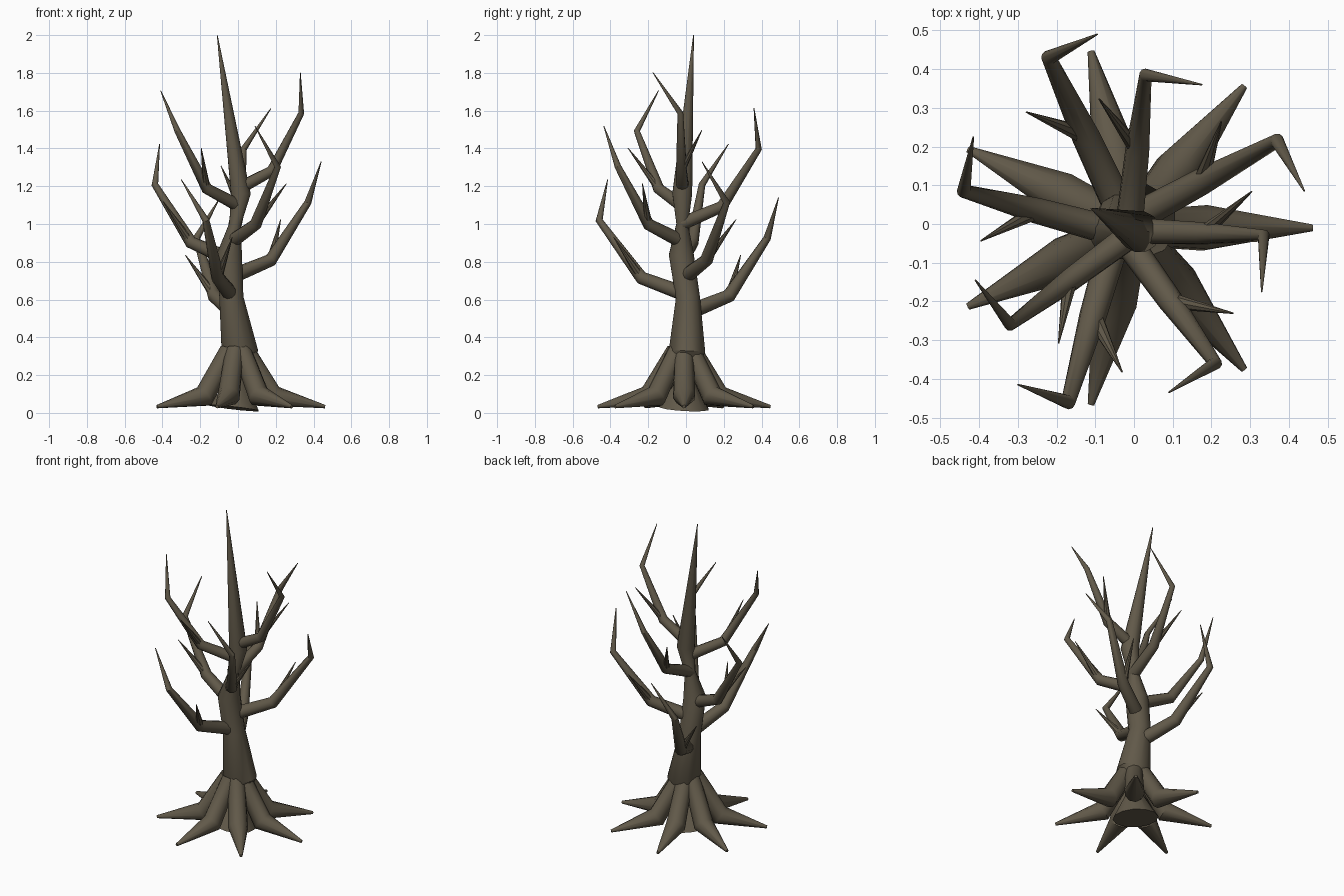
import bpy, bmesh, math
from mathutils import Vector

if "Cube" in bpy.data.objects:
    bpy.data.objects.remove(bpy.data.objects["Cube"])

bark = bpy.data.materials.new("dark olive bark")
bark.diffuse_color = (0.12, 0.10, 0.067, 1)
bark.use_nodes = True
bark.node_tree.nodes["Principled BSDF"].inputs["Base Color"].default_value = bark.diffuse_color


def tube(name, points, radii, sides=10):
    """Tapered tube with rings mitred across the path."""
    pts = [Vector(p) for p in points]
    bm = bmesh.new()
    rings = []
    side = None
    for i, p in enumerate(pts):
        a = (p - pts[i - 1]).normalized() if i else Vector()
        b = (pts[i + 1] - p).normalized() if i < len(pts) - 1 else Vector()
        d = (a + b).normalized()
        # carry the ring direction along so the tube does not twist
        if side is None:
            side = d.orthogonal()
        side = (side - d * side.dot(d)).normalized()
        other = d.cross(side)
        rings.append([bm.verts.new(p + radii[i] * (math.cos(t) * side + math.sin(t) * other))
                      for t in (k * math.tau / sides for k in range(sides))])
    for r0, r1 in zip(rings, rings[1:]):
        for k in range(sides):
            n = (k + 1) % sides
            bm.faces.new((r0[k], r0[n], r1[n], r1[k]))
    bm.faces.new(rings[0][::-1])
    bm.faces.new(rings[-1])
    me = bpy.data.meshes.new(name)
    bm.to_mesh(me)
    bm.free()
    me.materials.append(bark)
    ob = bpy.data.objects.new(name, me)
    bpy.context.collection.objects.link(ob)
    bpy.ops.object.select_all(action='DESELECT')
    bpy.context.view_layer.objects.active = ob
    ob.select_set(True)
    bpy.ops.object.shade_smooth_by_angle(angle=math.radians(40))
    return ob


# crooked trunk, pinched behind the roots and below the top spire
trunk = [((-0.02, -0.01, 0.025), 0.135), ((0.0, 0.0, 0.20), 0.035),
         ((0.01, 0.005, 0.325), 0.10), ((-0.035, 0.01, 0.61), 0.066),
         ((-0.045, -0.025, 0.84), 0.068), ((-0.015, -0.02, 1.0), 0.032),
         ((0.015, -0.02, 1.16), 0.054), ((-0.11, 0.04, 2.0), 0.002)]
tube("trunk", [p for p, r in trunk], [r for p, r in trunk], 12)


def trunk_at(z):
    for (p, _), (q, _) in zip(trunk, trunk[1:]):
        if p[2] <= z <= q[2]:
            return Vector(p).lerp(Vector(q), (z - p[2]) / (q[2] - p[2]))


# seven spreading roots
for i in range(7):
    a = i * math.tau / 7
    path = [(-0.007 + r * math.cos(a), -0.01 + r * math.sin(a), z)
            for r, z in ((0.045, 0.33), (0.19, 0.088), (0.468, 0.033))]
    tube(f"root_{i + 1}", path, [0.05, 0.06, 0.009])

# eight branches spiralling up: bend x, y and tip x, y
branches = [(-0.22, 0.43, -0.095, 0.49), (-0.17, -0.46, -0.30, -0.415),
            (0.37, 0.215, 0.44, 0.085), (-0.44, 0.085, -0.415, 0.225),
            (0.21, -0.36, 0.09, -0.435), (0.03, 0.385, 0.175, 0.36),
            (-0.32, -0.26, -0.41, -0.145), (0.335, -0.03, 0.33, -0.175)]
for i, (bx, by, tx, ty) in enumerate(branches):
    z = 0.53 + 0.0945 * i
    s = 1 - 0.03 * i
    start = trunk_at(z)
    bend = Vector((bx, by, z + 0.395))
    elbow = start.lerp(bend, 0.52)
    elbow.z = z + 0.09
    tube(f"branch_{i + 1}", [start, elbow, bend, (tx, ty, z + 0.61)],
         [0.043 * s, 0.037 * s, 0.02 * s, 0.002])
    # side twig swung 45 degrees from the branch
    a = math.atan2(by - start.y, bx - start.x) + math.radians(43)
    tip = elbow + Vector((0.165 * math.cos(a), 0.165 * math.sin(a), 0.215))
    tube(f"twig_{i + 1}", [elbow, tip], [0.025 * s, 0.002], 8)
